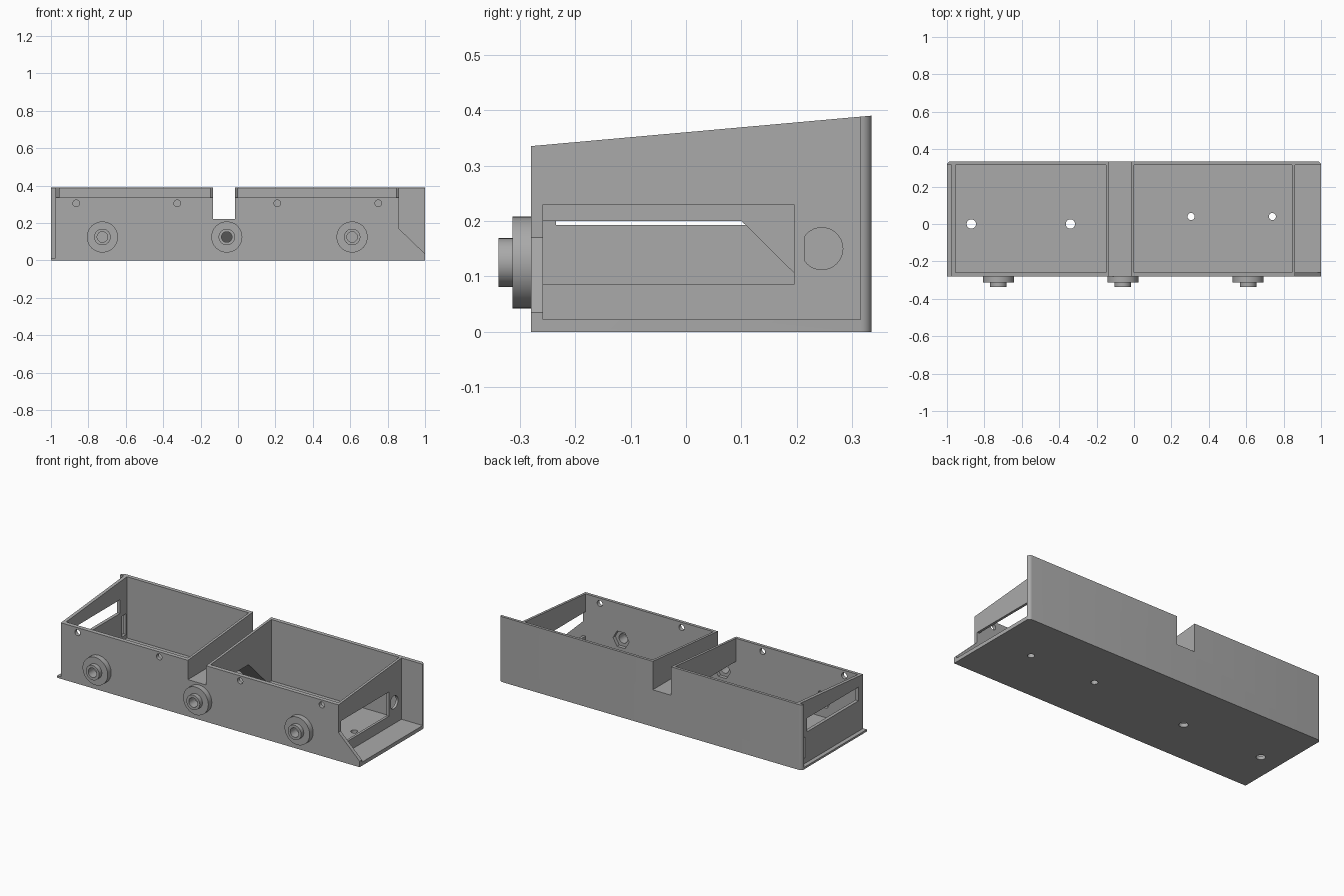
import bpy, bmesh, math
from mathutils import Vector, Matrix

cube = bpy.data.objects.get("Cube")
if cube:
    bpy.data.objects.remove(cube, do_unlink=True)

grey = bpy.data.materials.new("plain_grey")
grey.use_nodes = True
grey.diffuse_color = (0.4, 0.4, 0.4, 1)
grey.node_tree.nodes["Principled BSDF"].inputs["Base Color"].default_value = (0.4, 0.4, 0.4, 1)

FRONT, BACK = -0.28, 0.335          # outer faces
IN_FRONT, IN_BACK = -0.258, 0.315   # inner faces
FLOOR, HIGH = 0.022, 0.6


def to_object(name, bm):
    bmesh.ops.recalc_face_normals(bm, faces=bm.faces)
    mesh = bpy.data.meshes.new(name)
    bm.to_mesh(mesh)
    bm.free()
    mesh.materials.append(grey)
    obj = bpy.data.objects.new(name, mesh)
    bpy.context.collection.objects.link(obj)
    return obj


def prism(points, axis, lo, hi):
    """Extrude a 2D outline along x (points are y,z), y (x,z) or z (x,y)."""
    place = {"x": lambda p, d: (d, *p),
             "y": lambda p, d: (p[0], d, p[1]),
             "z": lambda p, d: (*p, d)}[axis]
    bm = bmesh.new()
    face = bm.faces.new([bm.verts.new(place(p, lo)) for p in points])
    new = bmesh.ops.extrude_face_region(bm, geom=[face])["geom"]
    shift = Vector(place((0, 0), hi - lo))
    bmesh.ops.translate(bm, vec=shift, verts=[g for g in new if isinstance(g, bmesh.types.BMVert)])
    return bm


def rect(a, b, c, d):
    return [(a, c), (b, c), (b, d), (a, d)]


def circle(u, v, r, n=32, flat=None):
    pts = []
    for i in range(n):
        t = math.tau * i / n
        du = r * math.cos(t)
        pts.append((u + (max(du, flat) if flat else du), v + r * math.sin(t)))
    return pts


def cut(obj, points, axis, lo, hi):
    cutter = to_object("cutter", prism(points, axis, lo, hi))
    cutter.hide_render = True
    mod = obj.modifiers.new("cut", "BOOLEAN")
    mod.operation, mod.solver, mod.object = "DIFFERENCE", "EXACT", cutter
    graph = bpy.context.evaluated_depsgraph_get()
    mesh = bpy.data.meshes.new_from_object(obj.evaluated_get(graph))
    obj.modifiers.clear()
    obj.data = mesh
    bpy.data.objects.remove(cutter, do_unlink=True)


def smooth(obj):
    bpy.ops.object.select_all(action="DESELECT")
    obj.select_set(True)
    bpy.context.view_layer.objects.active = obj
    bpy.ops.object.shade_smooth_by_angle(angle=math.radians(30))


# Sloped outer body with rounded upright rear edges
body = prism([(FRONT, 0), (BACK, 0), (BACK, 0.39), (FRONT, 0.335)], "x", -1, 1)
rear = [e for e in body.edges
        if all(v.co.y > 0.3 for v in e.verts) and abs(e.verts[0].co.x - e.verts[1].co.x) < 0.01]
bmesh.ops.bevel(body, geom=rear, offset=0.02, segments=6, profile=0.5, affect="EDGES")
tray = to_object("tray_body", body)

# Two open bays and the end recess
for x0, x1 in ((-0.955, -0.15), (0, 0.845), (0.86, 1.1)):
    cut(tray, rect(x0, x1, IN_FRONT, IN_BACK), "z", FLOOR, HIGH)

# Chamfered front wall at the open end, narrow ledge at the other end
cut(tray, [(0.86, 0.17), (1.1, -0.061), (1.1, HIGH), (0.86, HIGH)], "y", -0.4, IN_FRONT + 0.001)
cut(tray, rect(-1.1, -0.975, -0.4, IN_BACK), "z", 0.012, HIGH)

# Cross channel and the tunnel beneath it
cut(tray, rect(-0.135, -0.015, 0.22, HIGH), "y", -0.5, 0.5)
cut(tray, [(IN_FRONT, FLOOR), (0.28, FLOOR), (0.1, 0.2), (IN_FRONT, 0.2)], "x", -0.17, 0.02)

# End wall openings
cut(tray, rect(IN_FRONT, 0.195, 0.085, 0.23), "x", 0.8, 0.9)
cut(tray, circle(0.245, 0.15, 0.038, flat=-0.031), "x", 0.8, 0.9)
cut(tray, rect(-0.235, 0.25, 0.193, 0.275), "x", -0.99, -0.94)
cut(tray, rect(0.27, 0.308, 0.045, 0.17), "x", -0.99, -0.94)

# Screw holes in the front wall and floor
for x in (-0.865, -0.325, 0.21, 0.75):
    cut(tray, circle(x, 0.305, 0.018, 20), "y", -0.3, -0.24)
for x, y, r in ((-0.87, 0, 0.025), (-0.34, 0, 0.025), (0.305, 0.04, 0.019), (0.74, 0.04, 0.019)):
    cut(tray, circle(x, y, r, 24), "z", -0.1, 0.1)

# Stepped round bosses, each over a hexagonal nut pocket
BOSS_Z = 0.125
for name, x in (("right", -0.725), ("middle", -0.06), ("left", 0.61)):
    cut(tray, circle(x, BOSS_Z, 0.053, 6), "y", -0.3, -0.25)
    bm = bmesh.new()
    outline = [(0.028, -0.279), (0.083, -0.279), (0.083, -0.313),
               (0.044, -0.313), (0.044, -0.338), (0.028, -0.338)]
    verts = [bm.verts.new((r, y, 0)) for r, y in outline]
    edges = [bm.edges.new((verts[i - 1], verts[i])) for i in range(len(verts))]
    bmesh.ops.spin(bm, geom=verts + edges, axis=(0, 1, 0), cent=(0, 0, 0),
                   angle=math.tau, steps=40)
    bmesh.ops.remove_doubles(bm, verts=bm.verts, dist=0.0005)
    bmesh.ops.transform(bm, matrix=Matrix.Translation((x, 0, BOSS_Z)), verts=bm.verts)
    smooth(to_object(name + "_boss", bm))

smooth(tray)
